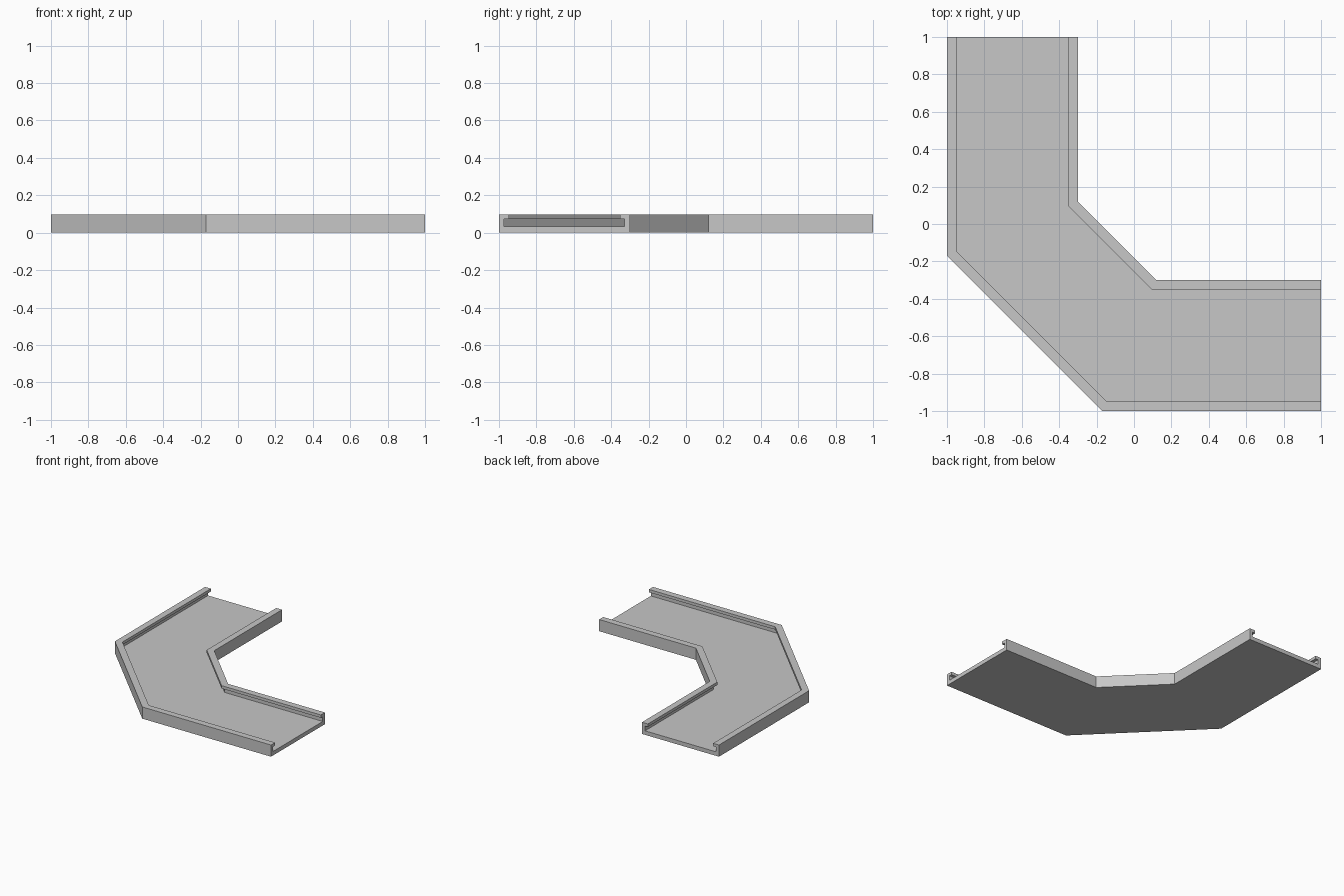
import bpy
import bmesh
import math

cube = bpy.data.objects.get("Cube")
if cube:
    bpy.data.objects.remove(cube, do_unlink=True)

# Single grey finish
grey = bpy.data.materials.new("light_grey")
grey.use_nodes = True
colour = (0.57, 0.57, 0.57, 1)
grey.diffuse_color = colour
grey.node_tree.nodes["Principled BSDF"].inputs["Base Color"].default_value = colour

WIDTH, HEIGHT = 0.7, 0.096
WALL, LIP = 0.028, 0.053
FLOOR, LIP_BASE = 0.033, 0.072
CORNER = -0.17
MITRE = math.tan(math.radians(22.5))

# Channel section: distance from the outer wall, height
half = [(0, 0), (0, HEIGHT), (LIP, HEIGHT), (LIP, LIP_BASE),
        (WALL, LIP_BASE), (WALL, FLOOR)]
section = half + [(WIDTH - d, z) for d, z in reversed(half)]


def stations(d):
    """Plan positions of one section point along the mitred bend."""
    a, b = -1 + d, CORNER + MITRE * d
    return [(a, 1), (a, b), (b, a), (1, a)]


# Sweep the section round the two mitred corners and cap the open ends
bm = bmesh.new()
rings = [[bm.verts.new((*stations(d)[i], z)) for d, z in section]
         for i in range(4)]
count = len(section)
for r0, r1 in zip(rings, rings[1:]):
    for i in range(count):
        j = (i + 1) % count
        bm.faces.new((r0[i], r0[j], r1[j], r1[i]))
bm.faces.new(rings[0])
bm.faces.new(reversed(rings[-1]))
bmesh.ops.recalc_face_normals(bm, faces=bm.faces)

mesh = bpy.data.meshes.new("angled_channel_bend")
bm.to_mesh(mesh)
bm.free()
mesh.materials.append(grey)
tray = bpy.data.objects.new("angled_channel_bend", mesh)
bpy.context.collection.objects.link(tray)
